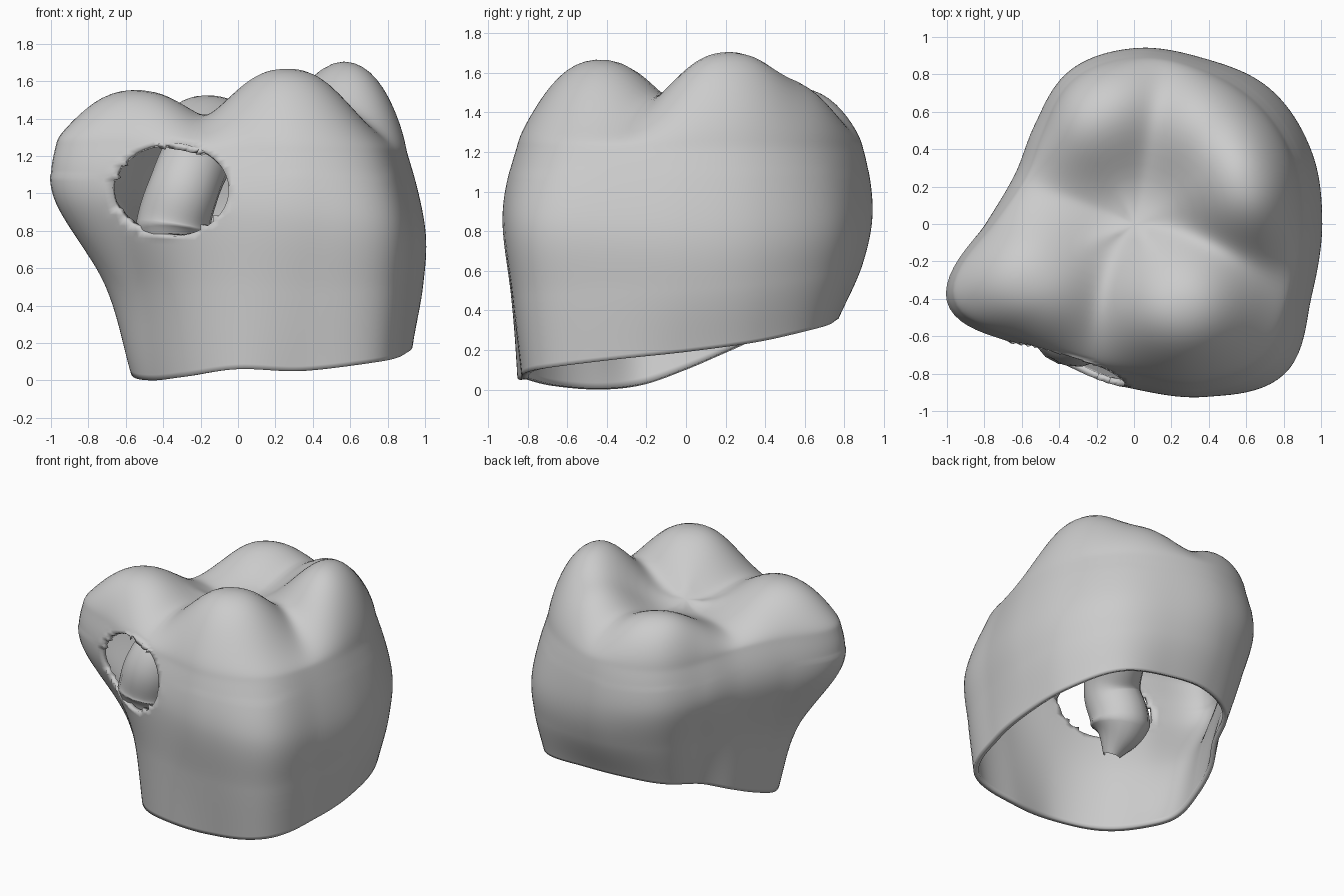
import bpy, bmesh, math
from mathutils import Vector

cube = bpy.data.objects.get("Cube")
if cube:
    bpy.data.objects.remove(cube, do_unlink=True)

enamel = bpy.data.materials.new("pale_grey")
enamel.use_nodes = True
grey = (0.6, 0.6, 0.6, 1)
enamel.diffuse_color = grey
enamel.node_tree.nodes["Principled BSDF"].inputs["Base Color"].default_value = grey

# Radii of the crown every 22.5 degrees, starting at +x
RIM = [.93, .94, .94, .82, .76, .7, .56, .55, .56, .61, .64, .74, .84, .9, 1.07, .98]
RIM_Z = [.19, .24, .31, .35, .36, .33, .27, .19, .1, .02, 0, .02, .06, .05, .1, .15]
BELLY = [1, 1.02, 1.02, .96, .94, .89, .75, .69, .79, 1.06, .9, .86, .88, 1, 1.13, 1.02]
SHOULDER = [.9, .92, .92, .9, .89, .84, .69, .63, .75, 1.05, .87, .79, .8, .92, .99, .91]

# Cusps: x, y, height above the central hollow
CUSPS = [(.27, -.46, .37), (.66, .23, .44), (-.58, -.35, .26), (-.22, .66, .25), (.48, .53, .3)]
HOLLOW_Z = 1.31

SEGMENTS, WALL, ROOF = 160, 16, 22


def spline(p0, p1, p2, p3, t):
    return p1 + .5 * t * (p2 - p0 + t * (2*p0 - 5*p1 + 4*p2 - p3 + t * (3*(p1 - p2) + p3 - p0)))


def around(table, angle):
    n = len(table)
    u = angle / math.tau * n
    i = int(u)
    return spline(*[table[(i + k) % n] for k in (-1, 0, 1, 2)], u - i)


def roof_height(x, y):
    total = 0
    for cx, cy, amp in CUSPS:
        total += (amp * math.exp(-(math.hypot(x - cx, y - cy) / .4) ** 2.6)) ** 4
    return HOLLOW_Z + total ** .25


def column(angle):
    """Points from the lower rim up the wall and in towards the middle."""
    c, s = math.cos(angle), math.sin(angle)
    left, right, front = max(0, -c), max(0, c), max(0, -s)
    rim = Vector((around(RIM, angle), around(RIM_Z, angle)))
    belly = Vector((around(BELLY, angle), .92 - .1 * right + .06 * left))
    overhang = max(0, math.cos(angle - 3.5)) ** 4
    shoulder = Vector((around(SHOULDER, angle), 1.23 + .05 * overhang))
    waist = (rim + belly) / 2
    waist.x = rim.x + (belly.x - rim.x) * (.7 + .15 * right - .3 * left - .25 * front)
    keys = [2 * rim - waist, rim, waist, belly, shoulder, shoulder + Vector((-.1, .17))]
    points = []
    for k in range(3):
        for j in range(WALL):
            p = spline(*keys[k:k + 4], j / WALL)
            points.append((p.x * c, p.x * s, p.y))
    for j in range(ROOF):
        t = math.cos(j / ROOF * math.pi / 2) ** .8
        x, y = t * shoulder.x * c, t * shoulder.x * s
        z = shoulder.y + (roof_height(x, y) - shoulder.y) * max(0, 1 - t ** 6) ** .65
        points.append((x, y, z))
    return points


# Crown shell, open underneath
bm = bmesh.new()
columns = [[bm.verts.new(p) for p in column(i / SEGMENTS * math.tau)] for i in range(SEGMENTS)]
apex = bm.verts.new((0, 0, roof_height(0, 0)))
for i, a in enumerate(columns):
    b = columns[(i + 1) % SEGMENTS]
    for j in range(len(a) - 1):
        bm.faces.new((a[j], b[j], b[j + 1], a[j + 1]))
    bm.faces.new((a[-1], b[-1], apex))

# Soften the turn from wall to roof and the grooves between cusps
soft = [v for v in bm.verts if v.co.z > 1.1]
for _ in range(5):
    bmesh.ops.smooth_vert(bm, verts=soft, factor=.5, use_axis_x=True, use_axis_y=True, use_axis_z=True)

# Oval opening through the front wall
HOLE = Vector((-.36, 1.02))
HOLE_SIZE = Vector((.31, .25))


def hole_distance(co):
    if co.y > -.35 or co.z > 1.3:
        return 9
    return math.hypot((co.x - HOLE.x) / HOLE_SIZE.x, (co.z - HOLE.y) / HOLE_SIZE.y)


for v in bm.verts:
    d = hole_distance(v.co)
    if .94 < d < 1.06:
        v.co.x = HOLE.x + (v.co.x - HOLE.x) / d
        v.co.z = HOLE.y + (v.co.z - HOLE.y) / d
inside = [f for f in bm.faces if hole_distance(f.calc_center_median()) < .99]
bmesh.ops.delete(bm, geom=inside, context='FACES')
for face in bm.faces:
    face.smooth = True

mesh = bpy.data.meshes.new("crown_shell")
bm.to_mesh(mesh)
bm.free()
mesh.materials.append(enamel)
shell = bpy.data.objects.new("crown_shell", mesh)
bpy.context.collection.objects.link(shell)

# Thin wall with an inner face
wall = shell.modifiers.new("wall", 'SOLIDIFY')
wall.thickness = .035
wall.offset = -1

# Inner pillar standing behind the opening
path = bpy.data.curves.new("inner_pillar", 'CURVE')
path.dimensions = '3D'
path.bevel_depth = .19
path.bevel_resolution = 6
line = path.splines.new('BEZIER')
stops = [(-.34, -.64, .6, .3), (-.35, -.56, .8, 1.05), (-.28, -.56, 1.05, 1), (-.2, -.4, 1.23, 1)]
line.bezier_points.add(len(stops) - 1)
for point, (x, y, z, radius) in zip(line.bezier_points, stops):
    point.co = (x, y, z)
    point.radius = radius
    point.handle_left_type = point.handle_right_type = 'AUTO'
pillar = bpy.data.objects.new("inner_pillar", path)
bpy.context.collection.objects.link(pillar)
path.materials.append(enamel)
